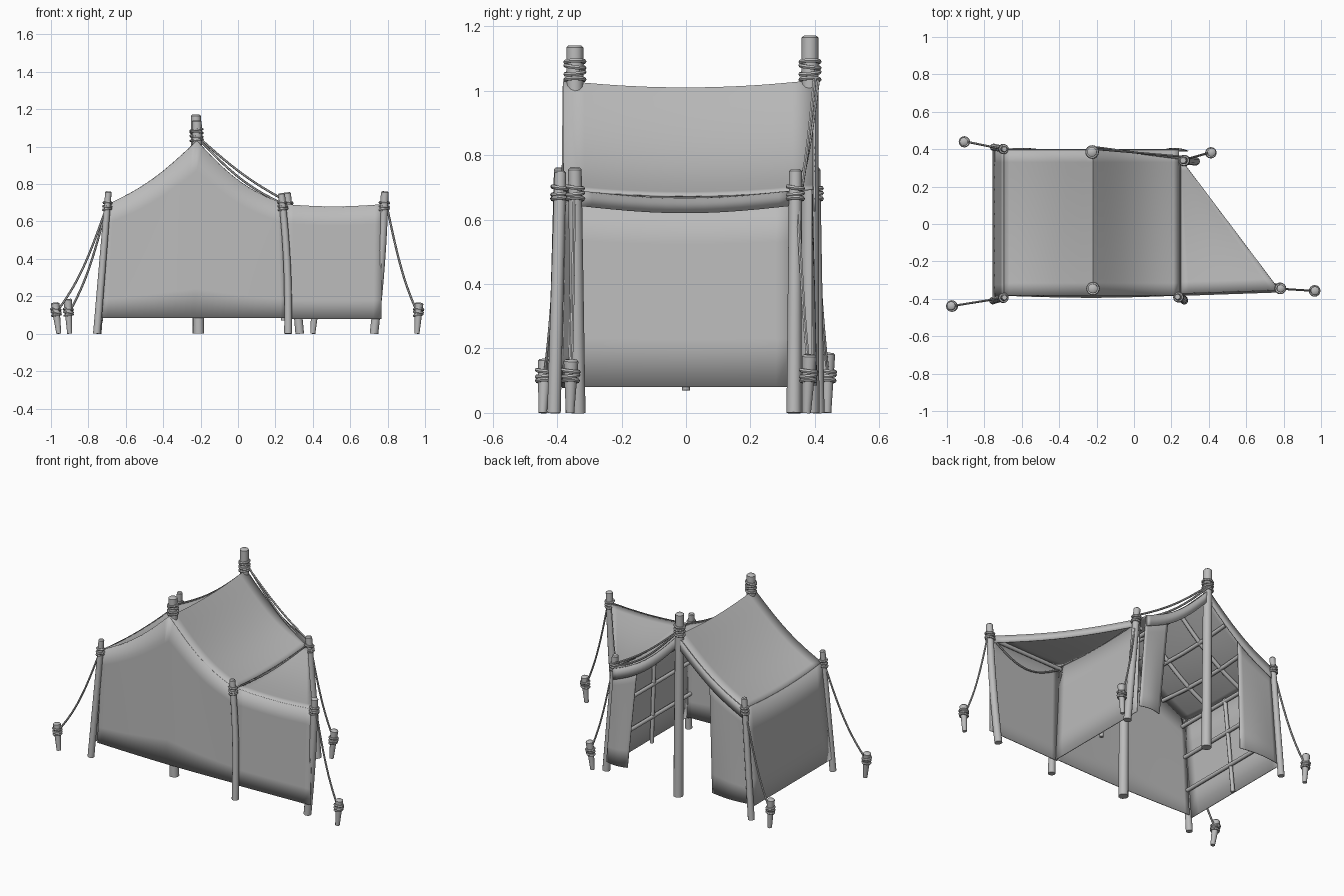
import bpy, bmesh, math
from mathutils import Vector

old = bpy.data.objects.get("Cube")
if old:
    bpy.data.objects.remove(old, do_unlink=True)

grey = bpy.data.materials.new("plain grey")
grey.use_nodes = True
grey.diffuse_color = (0.5, 0.5, 0.5, 1)
grey.node_tree.nodes["Principled BSDF"].inputs["Base Color"].default_value = (0.5, 0.5, 0.5, 1)


def finish(name, bm, angle=50):
    bmesh.ops.remove_doubles(bm, verts=bm.verts, dist=0.0001)
    bmesh.ops.recalc_face_normals(bm, faces=bm.faces)
    me = bpy.data.meshes.new(name)
    bm.to_mesh(me)
    bm.free()
    me.materials.append(grey)
    ob = bpy.data.objects.new(name, me)
    bpy.context.collection.objects.link(ob)
    bpy.ops.object.select_all(action='DESELECT')
    ob.select_set(True)
    bpy.context.view_layer.objects.active = ob
    bpy.ops.object.shade_smooth_by_angle(angle=math.radians(angle))
    return ob


def tube(bm, pts, radii, closed=False, ref=None, sides=12):
    """Round tube through the points; radii blend from first to last."""
    pts = [Vector(p) for p in pts]
    n = len(pts)
    if ref is None:
        d = pts[-1] - pts[0]
        ref = Vector((0, 1, 0)) if abs(d.y) < 0.7 * d.length else Vector((1, 0, 0))
    rings = []
    for i, p in enumerate(pts):
        if closed:
            d = pts[(i + 1) % n] - pts[i - 1]
        else:
            d = pts[min(i + 1, n - 1)] - pts[max(i - 1, 0)]
        a = d.cross(ref).normalized()
        b = d.cross(a).normalized()
        r = radii[0] + (radii[1] - radii[0]) * i / (n - 1)
        rings.append([bm.verts.new(p + r * (a * math.cos(k * math.tau / sides) + b * math.sin(k * math.tau / sides)))
                      for k in range(sides)])
    for i in range(n if closed else n - 1):
        q, s = rings[i], rings[(i + 1) % n]
        for k in range(sides):
            bm.faces.new((q[k], q[(k + 1) % sides], s[(k + 1) % sides], s[k]))
    if not closed:
        bm.faces.new(rings[0])
        bm.faces.new(rings[-1])


def pole(name, bottom, top, radii, wraps, bend=0.0):
    """Pole with rope wraps at the given heights."""
    b, t = Vector(bottom), Vector(top)
    at = lambda f: b.lerp(t, f) + Vector((bend * math.sin(math.pi * f), 0, 0))
    bm = bmesh.new()
    tube(bm, [at(i / 8) for i in range(9)], radii)
    # worn, rounded tip
    tube(bm, [t, t + (t - b).normalized() * 0.006], (radii[1], radii[1] * 0.75))
    for j, z in enumerate(wraps):
        f = z / t.z
        c = at(f)
        r = radii[0] + (radii[1] - radii[0]) * f + 0.003
        tilt = 0.15 * (-1) ** j
        loop = [c + Vector((r * math.cos(a), r * math.sin(a), r * tilt * math.cos(a + j)))
                for a in (k * math.tau / 16 for k in range(16))]
        tube(bm, loop, (0.007, 0.007), True, Vector((0, 0, 1)), 6)
    return finish(name, bm)


def rope(name, a, b, sag, r=0.006):
    a, b = Vector(a), Vector(b)
    bm = bmesh.new()
    tube(bm, [a.lerp(b, i / 12) - Vector((0, 0, sag * math.sin(math.pi * i / 12))) for i in range(13)],
         (r, r), sides=6)
    return finish(name, bm)


def sheet(name, f, nu, nv, thick=0.005):
    """Cloth panel from a surface rule f(u, v)."""
    bm = bmesh.new()
    g = [[bm.verts.new(f(i / nu, j / nv)) for j in range(nv + 1)] for i in range(nu + 1)]
    for i in range(nu):
        for j in range(nv):
            bm.faces.new((g[i][j], g[i + 1][j], g[i + 1][j + 1], g[i][j + 1]))
    ob = finish(name, bm, 40)
    mod = ob.modifiers.new("cloth thickness", 'SOLIDIFY')
    mod.thickness = thick
    mod.offset = 0
    return ob


def mix(a, b, t):
    return a + (b - a) * t


# Roof shape
XL, XP, XR, YF, YB = -0.695, -0.22, 0.24, -0.38, 0.395


def roof_z(x, y):
    if x < XP:
        t = (x - XL) / (XP - XL)
        z = 0.69 + 0.34 * t - 0.035 * math.sin(math.pi * t)
    else:
        t = (XR - x) / (XR - XP)
        z = 0.695 + 0.335 * t - 0.05 * math.sin(math.pi * t)
    return z - 0.022 * (1 - min(1, (y / 0.385) ** 2))


def roof(u, v):
    x = mix(XL, XP, u * 2) if u < 0.5 else mix(XP, XR, u * 2 - 1)
    y = mix(YF, YB, v)
    return (x, y, roof_z(x, y))


sheet("roof", roof, 32, 12)


# Walls
def front_wall(u, v):
    x, y, top = roof(u, 0)
    xb = mix(-0.73, 0.26, (x - XL) / (XR - XL))
    return (mix(xb, x, v), y - 0.012 * math.sin(math.pi * u) * (1 - v), mix(0.085, top, v))


def left_wall(u, v):
    y = mix(-0.39, 0.395, u)
    return (mix(-0.755, XL, v), y, mix(0.08, roof_z(XL, y), v))


def right_wall(u, v):
    y = mix(-0.385, 0.34, u)
    return (mix(0.262, XR, v), y, mix(0.08, roof_z(XR, y) - 0.005, v))


sheet("front_wall", front_wall, 32, 6)
sheet("left_wall", left_wall, 12, 4)
sheet("right_wall", right_wall, 12, 4)


# Hanging border and tied flaps of the open back
def back_border(u, v):
    x, y, top = roof(u, 1)
    return (x, y + 0.004, top - 0.07 * v)


def back_flap(x0, x1, x0b, x1b):
    def f(u, v):
        x = mix(x0, x1, u)
        return (mix(x, mix(x0b, x1b, u), v), 0.39 + 0.015 * math.sin(math.pi * u) * v,
                mix(roof_z(x, YB) - 0.01, 0.085, v))
    return f


sheet("back_border", back_border, 32, 1)
sheet("back_flap_left_side", back_flap(0.24, 0.07, 0.29, 0.14), 8, 6)
sheet("back_flap_right_side", back_flap(-0.695, -0.44, -0.74, -0.46), 8, 6)


# Side awning with its front panel and border
def awning(u, v):
    x, y = mix(0.25, 0.775, u), mix(-0.37, -0.352, u)
    sag = 0.025 * math.sin(math.pi * v) + 0.012 * math.sin(math.pi * u) * (1 - v)
    return (mix(x, 0.25, v), mix(y, 0.345, v), 0.69 - sag)


def awning_panel(u, v):
    x, y, top = awning(u, 0)
    return (x - 0.008 * u * (1 - v), y - 0.012 * (1 - v), mix(0.078, top, v))


def awning_border(u, v):
    x, y, z = awning(1, u)
    return (x, y, z - 0.045 * v)


sheet("awning", awning, 12, 12)
sheet("awning_front_panel", awning_panel, 12, 6)
sheet("awning_border", awning_border, 12, 1)

# Poles
low = (0.665, 0.68, 0.7)
high = (1.035, 1.055, 1.075, 1.09)
pole("front_ridge_pole", (-0.21, -0.345, 0), (-0.22, -0.345, 1.135), (0.029, 0.026), high)
pole("back_ridge_pole", (-0.215, 0.385, 0), (-0.225, 0.385, 1.165), (0.029, 0.026), high)
pole("front_right_corner_pole", (-0.755, -0.41, 0), (-0.693, -0.393, 0.755), (0.02, 0.017), low)
pole("back_right_corner_pole", (-0.75, 0.41, 0), (-0.693, 0.4, 0.755), (0.02, 0.017), low)
pole("front_left_corner_pole", (0.268, -0.41, 0), (0.233, -0.39, 0.745), (0.021, 0.018), low, 0.012)
pole("back_left_corner_pole", (0.33, 0.335, 0), (0.263, 0.34, 0.75), (0.023, 0.02), low)
pole("awning_pole", (0.727, -0.335, 0), (0.785, -0.345, 0.755), (0.023, 0.021), low, 0.008)

# Pegs with guy ropes: peg foot, peg top, rope start
pegs = {
    "front_right": ((-0.958, -0.445), (-0.978, -0.437, 0.16), (-0.7, -0.395, 0.685)),
    "back_right": ((-0.9, 0.438), (-0.91, 0.44, 0.18), (-0.7, 0.4, 0.685)),
    "back_left": ((0.4, 0.375), (0.415, 0.383, 0.175), (0.275, 0.345, 0.685)),
    "awning": ((0.957, -0.36), (0.968, -0.357, 0.16), (0.795, -0.347, 0.685)),
}
for key, (foot, top, start) in pegs.items():
    pole(key + "_peg", (*foot, 0), top, (0.013, 0.023), (0.1, 0.115, 0.13))
    rope(key + "_guy_rope", start, (top[0] * 0.985, top[1], 0.125), 0.06)
rope("ridge_tie_rope", (-0.2, 0.4, 1.04), (0.265, 0.36, 0.705), 0.025)
rope("ridge_tie_rope_lower", (-0.2, 0.41, 1.03), (0.25, 0.35, 0.69), 0.04)
rope("awning_slack_rope", (0.775, -0.33, 0.67), (0.26, -0.35, 0.66), 0.1)


# Inner lattice of thin bars
def bar(name, pts, r=0.012):
    bm = bmesh.new()
    tube(bm, pts, (r, r), sides=8)
    finish(name, bm)


bar("ridge_bar", [(XP, YF + 0.02, 0.985), (XP, YB - 0.02, 0.985)])
bar("awning_front_bar", [(0.25, -0.35, 0.665), (0.78, -0.335, 0.665)])
for side, xt, xb, yb in (("right", -0.675, -0.735, 0.38), ("left", 0.222, 0.242, 0.33)):
    bar(side + "_wall_upright", [(xb, 0, 0.07), (xt, 0, 0.66)])
    for z in (0.24, 0.45, 0.645):
        x = mix(xb, xt, z / 0.66)
        bar(side + "_wall_crossbar", [(x, -0.38, z), (x, yb, z)])
    for y in (-0.14, 0.14):
        xs = [mix(xt, XP, i / 8) for i in range(9)]
        bar(side + "_rafter", [(x, y, roof_z(x, 0) - 0.017) for x in xs])
    for t in (0.33, 0.67):
        x = mix(xt, XP, t)
        bar(side + "_purlin", [(x, y, roof_z(x, y) - 0.022) for y in (-0.37, -0.18, 0, 0.18, 0.37)])
